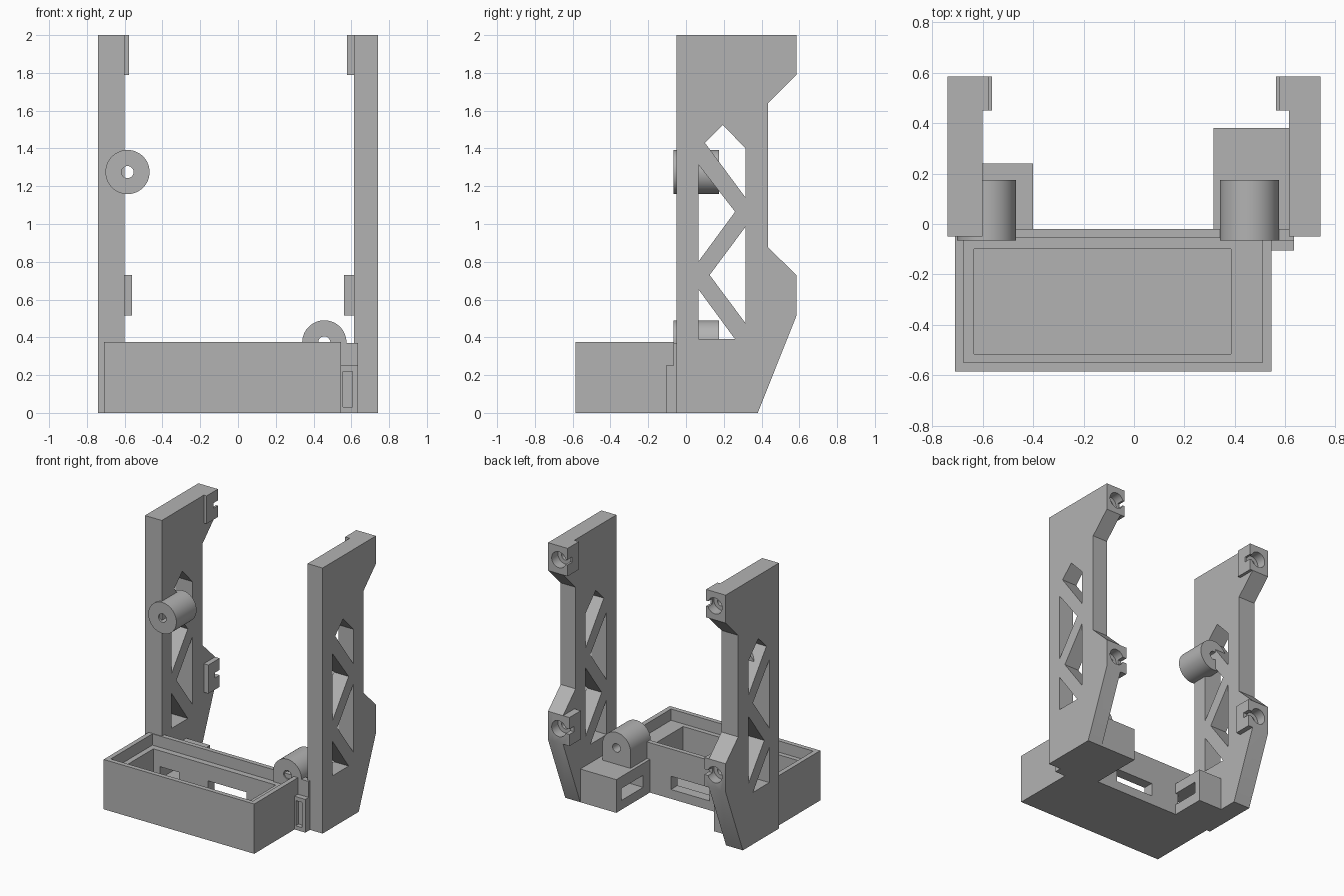
import bpy, bmesh, math
from mathutils import Vector

cube = bpy.data.objects.get("Cube")
if cube:
    bpy.data.objects.remove(cube, do_unlink=True)

mat = bpy.data.materials.new("plain grey")
mat.use_nodes = True
grey = (0.45, 0.45, 0.45, 1)
mat.diffuse_color = grey
mat.node_tree.nodes["Principled BSDF"].inputs["Base Color"].default_value = grey


def prism(name, points, axis, lo, hi):
    """Extrude a 2D outline: axis x takes (y, z) points, axis y takes (x, z)."""
    def place(p, d):
        return Vector((d, p[0], p[1])) if axis == "x" else Vector((p[0], d, p[1]))
    bm = bmesh.new()
    face = bm.faces.new([bm.verts.new(place(p, lo)) for p in points])
    new = bmesh.ops.extrude_face_region(bm, geom=[face])["geom"]
    moved = [v for v in new if isinstance(v, bmesh.types.BMVert)]
    bmesh.ops.translate(bm, verts=moved, vec=place((0, 0), hi - lo))
    bmesh.ops.recalc_face_normals(bm, faces=bm.faces)
    mesh = bpy.data.meshes.new(name)
    bm.to_mesh(mesh)
    bm.free()
    mesh.materials.append(mat)
    obj = bpy.data.objects.new(name, mesh)
    bpy.context.collection.objects.link(obj)
    return obj


def box(name, x, y, z):
    x0, x1 = sorted(x)
    return prism(name, [(x0, z[0]), (x1, z[0]), (x1, z[1]), (x0, z[1])], "y", *y)


def arc(cx, cz, r, sweep=360, steps=48):
    count = steps if sweep == 360 else steps + 1
    return [(cx + r * math.cos(math.radians(sweep * i / steps)),
             cz + r * math.sin(math.radians(sweep * i / steps))) for i in range(count)]


def rod(name, cx, cz, r, y0, y1):
    return prism(name, arc(cx, cz, r), "y", y0, y1)


def combine(obj, tools, operation="DIFFERENCE"):
    """Apply boolean tools, then discard them."""
    for tool in tools:
        tool.hide_render = True
        mod = obj.modifiers.new("bool", "BOOLEAN")
        mod.operation, mod.solver, mod.object = operation, "EXACT", tool
    bpy.context.view_layer.update()
    graph = bpy.context.evaluated_depsgraph_get()
    mesh = bpy.data.meshes.new_from_object(obj.evaluated_get(graph))
    obj.modifiers.clear()
    obj.data = mesh
    for tool in tools:
        bpy.data.objects.remove(tool, do_unlink=True)


def smooth(obj):
    bpy.ops.object.select_all(action="DESELECT")
    obj.select_set(True)
    bpy.context.view_layer.objects.active = obj
    bpy.ops.object.shade_smooth_by_angle(angle=math.radians(30))


# Side uprights with truss windows and drilled mounting tabs
OUTLINE = [(-0.05, 0), (0.38, 0), (0.585, 0.515), (0.585, 0.73), (0.435, 0.875),
           (0.435, 1.64), (0.585, 1.79), (0.585, 2), (-0.05, 2)]
WINDOWS = [
    [(0.10, 1.43), (0.315, 1.14), (0.315, 1.40), (0.195, 1.525)],
    [(0.065, 1.315), (0.26, 1.065), (0.065, 0.80)],
    [(0.315, 0.985), (0.125, 0.73), (0.315, 0.475)],
    [(0.065, 0.655), (0.26, 0.39), (0.065, 0.39)],
]
for name, s, inner in (("right_upright", -1, 0.60), ("left_upright", 1, 0.615)):
    lo, hi = sorted((s * inner, s * 0.74))
    upright = prism(name, OUTLINE, "x", lo, hi)
    tabs, cuts = [], []
    for z0, z1, reach in ((1.79, 2, 0.577), (0.515, 0.73, 0.562)):
        mid = (z0 + z1) / 2
        tabs.append(box("tab", (s * reach, s * 0.70), (0.45, 0.585), (z0, z1)))
        cuts.append(rod("screw_recess", s * 0.65, mid, 0.06, 0.51, 0.6))
        cuts.append(rod("screw_bore", s * 0.65, mid, 0.03, 0.46, 0.59))
        cuts.append(box("tab_notch", (s * 0.55, s * 0.64), (0.53, 0.61),
                        (mid - 0.02, mid + 0.02)))
    combine(upright, tabs, "UNION")
    cuts += [prism("window", w, "x", lo - 0.1, hi + 0.1) for w in WINDOWS]
    combine(upright, cuts)
    smooth(upright)

# Open tray with a stepped rim and cable openings in the back wall
tray = box("tray", (-0.71, 0.545), (-0.585, -0.02), (0, 0.375))
combine(tray, [
    box("rim_step", (-0.675, 0.51), (-0.55, -0.055), (0.29, 0.5)),
    box("cavity", (-0.635, 0.385), (-0.515, -0.10), (0.035, 0.45)),
    box("back_opening", (-0.18, 0.14), (-0.2, 0.1), (0.07, 0.17)),
    box("side_passage", (-0.58, -0.42), (-0.2, 0.1), (0.08, 0.17)),
])

# Rear blocks with cable slots
right_block = box("right_rear_block", (-0.61, -0.40), (-0.03, 0.24), (0, 0.25))
combine(right_block, [box("slot", (-0.58, -0.3), (-0.1, 0.19), (0.08, 0.17))])
left_block = box("left_rear_block", (0.315, 0.63), (-0.03, 0.38), (0, 0.25))
combine(left_block, [box("slot", (0.2, 0.52), (0.06, 0.32), (0.07, 0.16))])

# Bracket joining the tray to the left upright
bracket = prism("bracket", [(-0.105, 0), (-0.02, 0), (-0.02, 0.37), (-0.065, 0.37),
                            (-0.065, 0.25), (-0.105, 0.25)], "x", 0.54, 0.635)
combine(bracket, [box("pocket", (0.555, 0.605), (-0.2, -0.07), (0.03, 0.22))])

# Upper round boss and lower arched boss, both bored through
upper_boss = rod("upper_boss", -0.585, 1.275, 0.117, -0.065, 0.175)
combine(upper_boss, [rod("bore", -0.585, 1.275, 0.032, -0.2, 0.3)])
smooth(upper_boss)
lower_boss = prism("lower_boss", arc(0.457, 0.373, 0.117, 180) + [(0.34, 0.24), (0.574, 0.24)],
                   "y", -0.065, 0.175)
combine(lower_boss, [rod("bore", 0.457, 0.373, 0.032, -0.2, 0.3)])
smooth(lower_boss)
